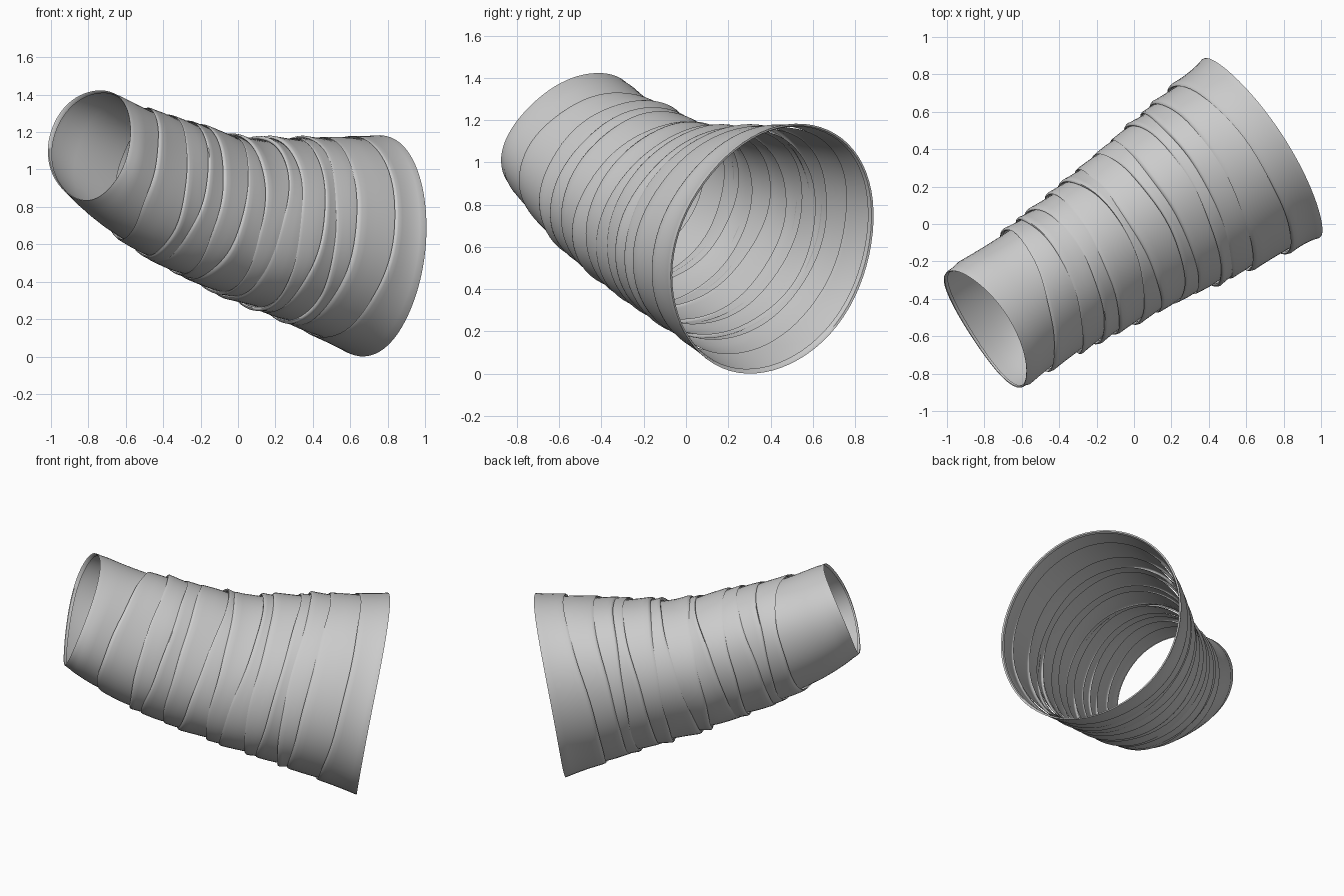
import bpy, bmesh, math, random
from mathutils import Vector

if "Cube" in bpy.data.objects:
    bpy.data.objects.remove(bpy.data.objects["Cube"])
random.seed(4)

SEG = 72
START, END = Vector((-0.80, -0.562, 0)), Vector((0.682, 0.408, 0))
AXIS = (END - START).normalized()
SIDE = Vector((AXIS.y, -AXIS.x, 0))

# Core of the wrapping: t, centre height, half width, half height
STATIONS = [(0, 1.13, .366, .285), (.107, 1.013, .37, .325), (.274, .887, .387, .378),
            (.508, .748, .44, .405), (.766, .672, .502, .492), (1, .592, .568, .586)]


def core(t):
    for a, b in zip(STATIONS, STATIONS[1:]):
        if t <= b[0] or b is STATIONS[-1]:
            f = (t - a[0]) / (b[0] - a[0])
            return [a[i] + (b[i] - a[i]) * f for i in (1, 2, 3)]


def smooth_core(t):
    samples = [core(t + d) for d in (-.05, 0, .05)]
    return [(a + 2 * b + c) / 4 for a, b, c in zip(*samples)]


def surface(t, ang, off):
    z, w, h = smooth_core(t)
    c = START.lerp(END, t) + Vector((0, 0, z))
    side = SIDE * (w + off) + Vector((0, 0, -.075))
    s = math.sin(ang)
    # rings lean along the axis, more at the top than at the bottom
    lean = (.11 - .01 * t) * s + .03 * s * s
    return c + side * math.cos(ang) + Vector((0, 0, h + off)) * s + AXIS * lean


# Seams between strips: position on the left, on the right, and lean of the top
SEAMS = [(0, 0, 0), (.215, .095, -.01), (.268, .205, -.01), (.31, .265, .01),
         (.385, .325, -.01), (.44, .40, .02), (.497, .47, -.015), (.565, .535, .015),
         (.633, .598, -.015), (.70, .66, .01), (.755, .711, -.01), (.80, .77, .01),
         (.875, .89, .02), (1, 1, 0)]


def seam(i, ang, wob):
    l, r, lean = SEAMS[i]
    t = (l + r) / 2 + (r - l) / 2 * math.cos(ang) + lean * math.sin(ang)
    if 0 < i < len(SEAMS) - 1:
        t += .003 * math.sin(3 * ang + wob[i]) + .001 * math.sin(7 * ang + 2 * wob[i])
    return t


# Cross-section of a strip: fraction of length, lift; the first points roll the lip
PROFILE = [(.05, -.004), (.0, -.002), (-.03, .005), (0, .012), (.06, .014), (.2, .009),
           (.4, .003), (.6, -.003), (.8, -.009), (1, -.014)]
wobble = [random.uniform(0, 6.28) for _ in SEAMS]

# Overlapping bandage strips
for i in range(len(SEAMS) - 1):
    last = i == len(SEAMS) - 2
    profile = PROFILE
    if last:
        profile = PROFILE[:7] + [(.6, 0), (.8, 0), (.97, .004), (1, .002), (.99, -.008), (.9, -.012)]
    if i == 0:
        profile = [(.05, -.008), (.01, -.006), (0, 0), (.02, .003), (.1, .003)] + PROFILE[5:]
    bm = bmesh.new()
    rows = []
    for f, lift in profile:
        row = []
        for k in range(SEG):
            a = 2 * math.pi * k / SEG
            t0 = seam(i, a, wobble)
            t1 = seam(i + 1, a, wobble) + (0 if last else .03)
            vary = .7 + .5 * math.sin(2 * a + wobble[i])
            off = lift * (vary if lift > 0 else 1) + .002 * math.sin(5 * a + wobble[i])
            row.append(bm.verts.new(surface(t0 + (t1 - t0) * f, a, off)))
        rows.append(row)
    for r0, r1 in zip(rows, rows[1:]):
        for k in range(SEG):
            n = (k + 1) % SEG
            bm.faces.new((r0[k], r0[n], r1[n], r1[k]))
    bmesh.ops.recalc_face_normals(bm, faces=bm.faces)
    name = f"wrap_strip_{i + 1:02d}"
    me = bpy.data.meshes.new(name)
    bm.to_mesh(me)
    bm.free()
    ob = bpy.data.objects.new(name, me)
    bpy.context.collection.objects.link(ob)
    bpy.context.view_layer.objects.active = ob
    ob.select_set(True)
bpy.ops.object.shade_smooth_by_angle(angle=math.radians(50))
